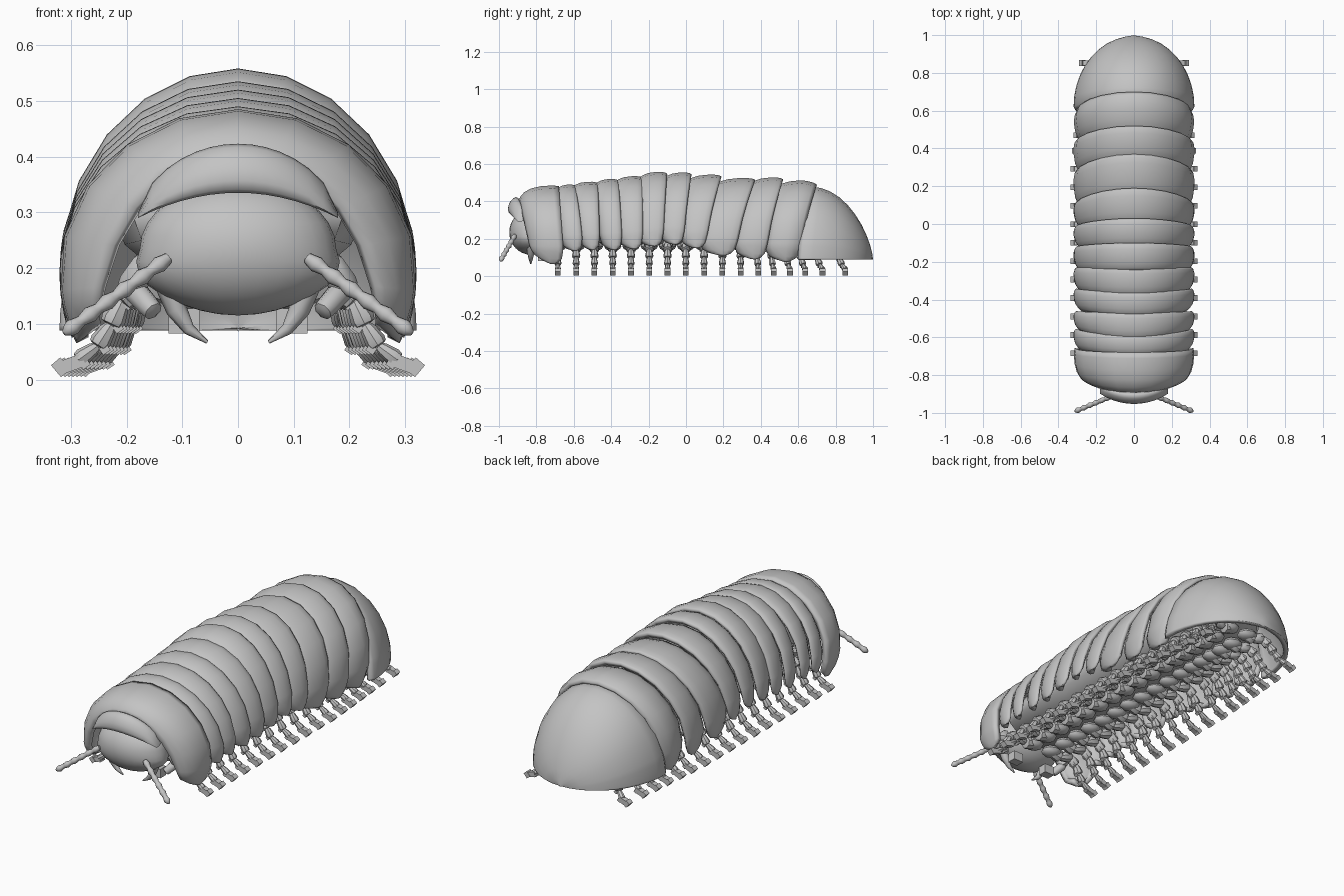
import bpy, bmesh, math
from mathutils import Vector, Matrix

cube = bpy.data.objects.get("Cube")
if cube:
    bpy.data.objects.remove(cube, do_unlink=True)

grey = bpy.data.materials.new("shell grey")
grey.use_nodes = True
tone = (0.55, 0.55, 0.55, 1)
grey.diffuse_color = tone
grey.node_tree.nodes["Principled BSDF"].inputs["Base Color"].default_value = tone


def finish(name, bm, angle=50, thickness=0):
    bmesh.ops.remove_doubles(bm, verts=bm.verts, dist=0.0002)
    bmesh.ops.recalc_face_normals(bm, faces=bm.faces)
    mesh = bpy.data.meshes.new(name)
    bm.to_mesh(mesh)
    bm.free()
    mesh.materials.append(grey)
    ob = bpy.data.objects.new(name, mesh)
    bpy.context.collection.objects.link(ob)
    if thickness:
        mod = ob.modifiers.new("thickness", "SOLIDIFY")
        mod.thickness = thickness
        mod.offset = -1
    bpy.ops.object.select_all(action="DESELECT")
    ob.select_set(True)
    bpy.context.view_layer.objects.active = ob
    bpy.ops.object.shade_smooth_by_angle(angle=math.radians(angle))


def loft(bm, rows, closed=False, caps=False):
    rings = [[bm.verts.new(p) for p in row] for row in rows]
    n = len(rings[0])
    for a, b in zip(rings, rings[1:]):
        for i in range(n if closed else n - 1):
            j = (i + 1) % n
            bm.faces.new((a[i], a[j], b[j], b[i]))
    if caps:
        bm.faces.new(rings[0])
        bm.faces.new(rings[-1])


def tube(bm, points, radii, sides=8):
    points = [Vector(p) for p in points]
    rows = []
    for i, p in enumerate(points):
        d = points[min(i + 1, len(points) - 1)] - points[max(i - 1, 0)]
        turn = d.to_track_quat("Z", "Y")
        rows.append([p + turn @ Vector((radii[i] * math.cos(a), radii[i] * math.sin(a), 0))
                     for a in (math.tau * k / sides for k in range(sides))])
    loft(bm, rows, True, True)


def bead(bm, a, b, r0, r1):
    # one limb joint, narrow at its root and flared at its far end
    a, b = Vector(a), Vector(b)
    tube(bm, [a, a.lerp(b, 0.2), a.lerp(b, 0.75), a.lerp(b, 0.95), b],
         [r0 * 0.7, r0, r1, r1 * 0.9, r1 * 0.5])


def ball(bm, centre, size, u=20, v=12):
    m = Matrix.Translation(centre) @ Matrix.Diagonal((*size, 1))
    bmesh.ops.create_uvsphere(bm, u_segments=u, v_segments=v, radius=1, matrix=m)


def block(bm, centre, size, tilt=0):
    m = Matrix.Translation(centre) @ Matrix.Rotation(tilt, 4, "Y") @ Matrix.Diagonal((*size, 1))
    bmesh.ops.create_cube(bm, size=1, matrix=m)


# Curved back plates: top start/end, lower start/end, top height, lower height
HALF_WIDTH = 0.32
ARC = [-1, -0.985, -0.95, -0.88] + [i / 6 for i in range(-5, 6)] + [0.88, 0.95, 0.985, 1]
TIP = {1: 0.3, 0.985: 0.6, 0.95: 0.85, 0.88: 0.97}


def plate(name, top, low, z_top, z_low, rows, z_mid=0.19, bend=1.5, flare=0, dome=False):
    height = z_top - z_mid
    reach = math.acos(max(-1, min(1, (z_low - z_mid) / height)))
    bm = bmesh.new()
    grid = []
    for u, s in rows:
        row = []
        for f in ARC:
            t = f * reach
            k = (1 - math.cos(t)) / (1 - math.cos(reach))
            lean = 1 - max(0, 1 - k) ** bend
            y0 = top[0] + (low[0] - top[0]) * lean
            y1 = top[1] + (low[1] - top[1]) * lean
            w = 1 if dome else TIP.get(abs(f), 1)
            v = 0.55 + (u - 0.55) * w
            sx = s + (1 - s) * flare * k * k
            sz = max(0, s) ** 1.35 if dome else 1 - (1 - s) * 0.75
            row.append((HALF_WIDTH * sx * math.sin(t), y0 + (y1 - y0) * v,
                        z_mid + height * sz * math.cos(t)))
        grid.append(row)
    loft(bm, grid)
    finish(name, bm, 60, 0.024)


collar_rows = [(-0.02, 0.66), (0.03, 0.74), (0.12, 0.84), (0.3, 0.93), (0.55, 0.985), (0.85, 1), (1, 0.985)]
plate("collar_plate", (-0.89, -0.68), (-0.82, -0.65), 0.485, 0.065, collar_rows, bend=1, flare=0.55)

front_rows = [(-0.2, 0.87), (0, 0.935), (0.2, 0.975), (0.5, 0.997)]
ring_rows = front_rows + [(0.75, 1), (0.92, 0.985), (1, 0.96)]
last_rows = front_rows + [(0.7, 0.985), (0.9, 0.945), (1, 0.9)]
rings = [
    (-0.68, -0.59, -0.65, -0.55, 0.49, 0.135),
    (-0.59, -0.47, -0.55, -0.46, 0.505, 0.14),
    (-0.47, -0.36, -0.44, -0.34, 0.52, 0.14),
    (-0.36, -0.23, -0.34, -0.23, 0.535, 0.145),
    (-0.23, -0.10, -0.24, -0.12, 0.558, 0.16),
    (-0.10, 0.03, -0.12, -0.01, 0.555, 0.17),
    (0.03, 0.19, -0.01, 0.11, 0.543, 0.15),
    (0.19, 0.37, 0.10, 0.27, 0.525, 0.11),
    (0.37, 0.52, 0.28, 0.43, 0.528, 0.09),
    (0.52, 0.70, 0.45, 0.61, 0.513, 0.075),
]
for i, (a, b, c, d, zt, zl) in enumerate(rings):
    plate(f"back_plate_{i + 1}", (a, b), (c, d), zt, zl, last_rows if i == 9 else ring_rows)

# Domed tail plate
dome_rows = [(-0.06, 0.96)] + [(math.sin(a), math.cos(a)) for a in (math.pi / 2 * k / 10 for k in range(11))]
plate("tail_plate", (0.67, 1.0), (0.62, 0.995), 0.478, 0.088, dome_rows, 0.088, dome=True)

# Soft body under the plates
bm = bmesh.new()
body = [(-0.82, 0.1), (-0.72, 0.85), (-0.3, 1), (0.3, 1), (0.7, 0.9), (0.8, 0.5), (0.86, 0.1)]
loft(bm, [[(0.22 * s * math.cos(a), y, 0.29 + 0.125 * s * math.sin(a))
           for a in (math.tau * k / 16 for k in range(16))] for y, s in body], True, True)
finish("soft_body", bm)

# Legs: a chain of flared joints ending in a blunt foot; the rear ones sweep back
hips = [-0.685 + 0.0977 * i for i in range(11)] + [0.375, 0.445, 0.52, 0.59, 0.67, 0.78]
chain = [(0.04, 0.165), (0.11, 0.15), (0.17, 0.175), (0.208, 0.14), (0.228, 0.098), (0.252, 0.06), (0.288, 0.034)]
for side, label in ((1, "left"), (-1, "right")):
    bm = bmesh.new()
    for n, y in enumerate(hips):
        late = max(0, n - 10)
        pull = 1 - 0.025 * late
        pts = [(side * x * pull, y + 0.003 * late * max(0, k - 2), z)
               for k, (x, z) in enumerate(chain)]
        ball(bm, (side * 0.055, y, 0.16), (0.05, 0.046, 0.026), 8, 6)
        for k, (a, b) in enumerate(zip(pts, pts[1:])):
            r = 0.032 - 0.0032 * k
            bead(bm, a, b, r * 0.75, r)
            if k > 1:
                block(bm, (b[0] - side * 0.013, b[1], b[2] - 0.006), (0.016, 0.022, 0.014), side * 0.6)
        x, yf, z = pts[-1]
        block(bm, (x + side * 0.01, yf, z - 0.006), (0.045, 0.026, 0.024), side * 0.35)
        block(bm, (x + side * 0.03, yf, z - 0.012), (0.022, 0.03, 0.028), side * 0.7)
    finish(f"{label}_legs", bm, 40)

# Head
bm = bmesh.new()
ball(bm, (0, -0.83, 0.235), (0.176, 0.115, 0.12), 28, 16)
for v in bm.verts:
    if v.co.z < 0.235:
        v.co.x *= 1 + 0.1 * math.sin(math.pi * (0.235 - v.co.z) / 0.12)
finish("head", bm, 80)

# Crescent brow over the head
bm = bmesh.new()
rows = []
for i in range(-7, 8):
    f = i / 7
    c = (1 - f * f) ** 0.64
    low, high = 0.335 - 0.045 * f * f, 0.3 + 0.123 * c
    mid, half = (low + high) / 2, max(0.004, (high - low) / 2)
    rows.append([(0.179 * f, -0.922 + 0.04 * f * f + 0.027 * (0.35 + 0.65 * c) * math.cos(a)
                  + 0.014 * math.sin(a), mid + half * math.sin(a))
                 for a in (math.tau * k / 12 for k in range(12))])
loft(bm, rows, True, True)
finish("brow_plate", bm, 60)

# Antennae and mouthparts
for side, label in ((1, "left"), (-1, "right")):
    bm = bmesh.new()
    root, tip = Vector((side * 0.125, -0.915, 0.218)), Vector((side * 0.312, -0.992, 0.083))
    steps = 24
    tube(bm, [root.lerp(tip, k / steps) for k in range(steps + 1)],
         [0.0125 - 0.0025 * math.cos(math.tau * k / 4) if k < steps else 0.005 for k in range(steps + 1)], 10)
    finish(f"{label}_antenna", bm, 60)

    bm = bmesh.new()
    block(bm, (side * 0.097, -0.77, 0.105), (0.055, 0.045, 0.045))
    path = [(0.125, 0.17), (0.11, 0.125), (0.088, 0.09), (0.055, 0.067)]
    tube(bm, [(side * x, -0.83, z) for x, z in path], [0.024, 0.019, 0.011, 0.003])
    bead(bm, (side * 0.16, -0.77, 0.22), (side * 0.195, -0.75, 0.16), 0.024, 0.028)
    bead(bm, (side * 0.19, -0.75, 0.165), (side * 0.15, -0.79, 0.12), 0.022, 0.02)
    finish(f"{label}_mouthpart", bm, 45)
